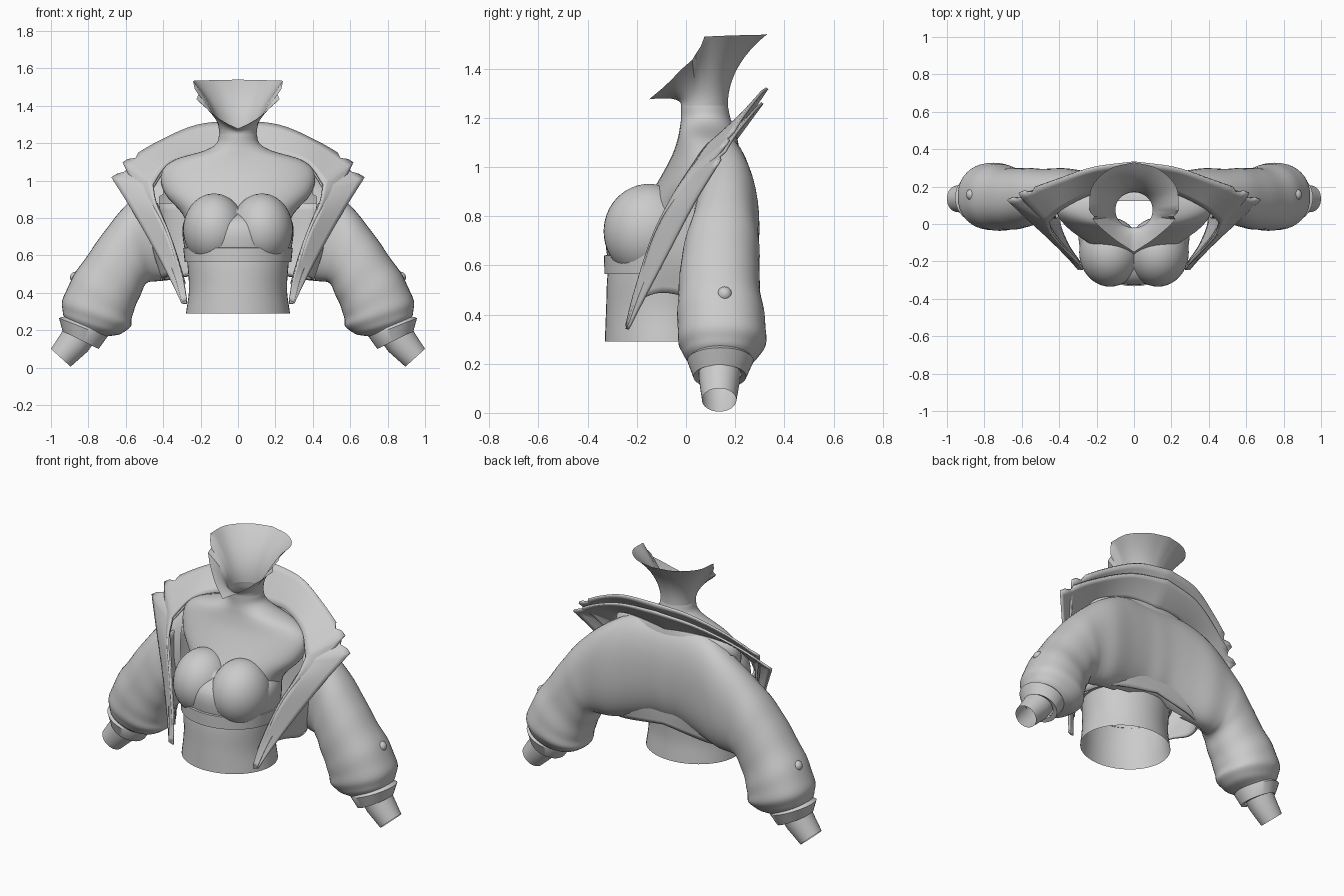
import bpy, bmesh, math
from mathutils import Vector

cube = bpy.data.objects.get("Cube")
if cube:
    bpy.data.objects.remove(cube)

grey = bpy.data.materials.new("plain grey")
grey.use_nodes = True
colour = (0.6, 0.6, 0.6, 1)
grey.diffuse_color = colour
grey.node_tree.nodes["Principled BSDF"].inputs["Base Color"].default_value = colour


def spline(points, steps):
    """Catmull-Rom samples through points of any dimension."""
    pts = [Vector(p) for p in points]
    pts = [pts[0] * 2 - pts[1]] + pts + [pts[-1] * 2 - pts[-2]]
    out = []
    for i in range(1, len(pts) - 2):
        a, b, c, d = pts[i - 1:i + 3]
        for s in range(steps):
            t = s / steps
            out.append(0.5 * (2 * b + (c - a) * t + (2 * a - 5 * b + 4 * c - d) * t * t
                              + (3 * b - a - 3 * c + d) * t ** 3))
    return out + [pts[-2]]


def finish(name, bm, mirror=False, thick=0.0, angle=40):
    bmesh.ops.recalc_face_normals(bm, faces=bm.faces)
    mesh = bpy.data.meshes.new(name)
    bm.to_mesh(mesh)
    bm.free()
    mesh.materials.append(grey)
    ob = bpy.data.objects.new(name, mesh)
    bpy.context.collection.objects.link(ob)
    if mirror:
        mod = ob.modifiers.new("mirror", 'MIRROR')
        mod.merge_threshold = 0.002
    if thick:
        mod = ob.modifiers.new("thickness", 'SOLIDIFY')
        mod.thickness = thick
        mod.offset = 0
    bpy.ops.object.select_all(action='DESELECT')
    ob.select_set(True)
    bpy.context.view_layer.objects.active = ob
    bpy.ops.object.shade_smooth_by_angle(angle=math.radians(angle))
    return ob


def loft(name, rings, closed=True, keep=None, **kw):
    """Skin rings of points; keep decides which faces stay, by their middle."""
    bm = bmesh.new()
    rows = [[bm.verts.new(p) for p in ring] for ring in rings]
    n = len(rows[0])
    for a, b in zip(rows, rows[1:]):
        for i in range(n if closed else n - 1):
            j = (i + 1) % n
            quad = (a[i], a[j], b[j], b[i])
            if keep is None or keep(sum((v.co for v in quad), Vector()) / 4):
                bm.faces.new(quad)
    bmesh.ops.delete(bm, geom=[v for v in bm.verts if not v.link_faces], context='VERTS')
    return finish(name, bm, **kw)


def level_ring(z, half, front, back, n=48):
    """Level oval: half width and front and back limits."""
    mid, depth = (front + back) / 2, (back - front) / 2
    turns = [math.tau * i / n for i in range(n)]
    return [(half * math.sin(t), mid - depth * math.cos(t), z) for t in turns]


def limb_ring(s, n=40, power=0.9):
    """Tilted oval from upper x,z, lower x,z and front and back limits."""
    top, low = Vector((s[0], 0, s[1])), Vector((s[2], 0, s[3]))
    mid, half, depth = (top + low) / 2, (top - low) / 2, (s[5] - s[4]) / 2
    mid.y = (s[4] + s[5]) / 2
    ring = []
    for i in range(n):
        t = math.tau * i / n
        c, d = math.cos(t), math.sin(t)
        ring.append(mid + half * math.copysign(abs(c) ** power, c)
                    + Vector((0, depth * math.copysign(abs(d) ** power, d), 0)))
    return ring


def ball(name, centre, radii):
    bm = bmesh.new()
    bmesh.ops.create_uvsphere(bm, u_segments=40, v_segments=24, radius=1)
    bmesh.ops.scale(bm, vec=radii, verts=bm.verts)
    bmesh.ops.translate(bm, vec=centre, verts=bm.verts)
    return finish(name, bm, mirror=True)


# Torso and neck: height, half width, front, back
torso = [(.29, .278, -.33, .17), (.42, .262, -.325, .16), (.57, .272, -.318, .17),
         (.66, .28, -.29, .18), (.8, .285, -.2, .2), (.93, .39, -.12, .22),
         (1.04, .41, -.06, .22), (1.11, .34, -.035, .21), (1.16, .18, -.025, .195),
         (1.2, .115, -.02, .18), (1.25, .1, -.02, .17)]
loft("torso", [level_ring(*s) for s in spline(torso, 5)])

# Strapless top: two cups over a smooth base, and the band below
ball("bust_cup", (.128, -.15, .738), (.165, .185, .193))
base = [(.62, .282, -.316, .18), (.66, .29, -.324, .19), (.72, .297, -.326, .19),
        (.77, .293, -.31, .19), (.81, .275, -.265, .18), (.84, .25, -.17, .17)]
loft("bust_base", [level_ring(*s) for s in spline(base, 4)])
band = [(.565, .272, -.315, .17), (.565, .285, -.332, .185), (.64, .293, -.333, .195),
        (.645, .272, -.3, .175)]
loft("under_bust_band", [level_ring(*s) for s in band])

# Jaw collar flaring out of the neck: rim from front tip round to the back
rim = spline([(0, -.15, 1.275), (.1, -.085, 1.33), (.185, -.015, 1.4)], 4)
rim += [Vector(p) for p in [(.222, .025, 1.435), (.212, .04, 1.46), (.232, .06, 1.49)]]
rim += spline([(.24, .075, 1.53), (.225, .2, 1.535), (.13, .295, 1.537), (0, .33, 1.54)], 4)
rows = []
for k in range(13):
    t = k / 12
    row = []
    for i, p in enumerate(rim):
        a = math.pi * i / (len(rim) - 1)
        foot = Vector((.1 * math.sin(a), .075 - .095 * math.cos(a), 1.25))
        bend = foot + Vector((0, 0, .1 - .06 * math.cos(a)))
        row.append(foot.lerp(bend, t).lerp(bend.lerp(p, t), t))
    rows.append(row)
loft("jaw_collar", rows, closed=False, mirror=True)

# Jacket back and puffy sleeves in one run from spine to wrist
sleeve = [(0, 1.14, 0, .53, -.02, .268), (.1, 1.14, .1, .53, -.02, .268),
          (.24, 1.12, .23, .5, .0, .28), (.38, 1.05, .36, .47, .03, .298),
          (.52, .945, .45, .46, .02, .295),
          (.66, .8, .49, .45, -.015, .3), (.78, .635, .53, .37, -.03, .3),
          (.88, .49, .565, .28, -.035, .32), (.938, .36, .575, .22, -.03, .325),
          (.935, .29, .63, .18, -.005, .29), (.92, .25, .71, .165, .025, .255)]


def jacket_side(c):
    return c.x > .41 or c.y > .13


rings = [limb_ring(s) for s in spline(sleeve, 6)]
for k, ring in enumerate(rings):
    middle = sum(ring, Vector()) / len(ring)
    puff = 1 + .008 * math.sin(k * .95) * min(1, max(0, (k - 24) / 6))
    for i, p in enumerate(ring):
        ring[i] = middle + (p - middle) * puff
loft("jacket_and_sleeve", rings, keep=jacket_side, mirror=True)

# Jacket front panels wrapping back round to the hem
levels = [[(.285, -.215, .45), (.36, -.1, .49), (.4, .04, .47), (.32, .18, .48), (0, .215, .53)],
          [(.345, -.155, .65), (.42, -.06, .65), (.45, .06, .65), (.36, .21, .65), (0, .22, .65)],
          [(.435, -.05, .88), (.46, .0, .88), (.47, .08, .88), (.38, .22, .88), (0, .22, .88)]]
columns = [spline(c, 6) for c in zip(*levels)]
loft("jacket_front_panel", [spline(r, 5) for r in zip(*columns)], closed=False,
     mirror=True, thick=.014)

# Cuffs and wrists
cuff = [(.925, .275, .69, .185, .02, .26), (.957, .265, .70, .163, .005, .275),
        (.938, .195, .745, .1, .03, .245), (.925, .2, .77, .115, .05, .225)]
wrist = [(.915, .24, .765, .14, .05, .225), (.945, .185, .805, .085, .053, .22),
         (1.0, .1, .895, .005, .065, .205)]
loft("sleeve_cuff", [limb_ring(s, power=1) for s in cuff], mirror=True)
loft("wrist", [limb_ring(s, power=1) for s in wrist], mirror=True)
ball("sleeve_button", (.868, .157, .483), (.03, .03, .03))

# Wide double lapel, split at its pointed corner
inner = [(0, .2, 1.13), (.2, .17, 1.14), (.37, .09, 1.09), (.455, .01, .98),
         (.435, -.06, .87), (.37, -.135, .72), (.3, -.205, .5), (.272, -.24, .36)]
upper = [(0, .33, 1.32), (.22, .3, 1.295), (.42, .235, 1.21), (.615, .165, 1.095),
         (.52, .035, .91), (.43, -.07, .73), (.34, -.18, .5), (.3, -.24, .35)]
lower = [(0, .31, 1.26), (.25, .275, 1.225), (.48, .2, 1.13), (.675, .13, 1.015),
         (.57, .03, .85), (.455, -.075, .65), (.355, -.175, .46), (.303, -.235, .345)]


def rail(points):
    return spline(points[:4], 7)[:-1] + spline(points[3:], 7)


for name, edge, drop in (("upper_lapel", upper, 0), ("lower_lapel", lower, .02)):
    rows = []
    for k in range(7):
        t = k / 6
        row = []
        for i, (a, b) in enumerate(zip(rail(inner), rail(edge))):
            q = a.lerp(b, t) - Vector((0, 0, drop * (1 - t)))
            # Swallow-tail nick beside the corner
            if k == 6 and i == 19:
                q = a.lerp(b, .9)
            row.append(q)
        rows.append(row)
    loft(name, rows, closed=False, mirror=True, thick=.012)
